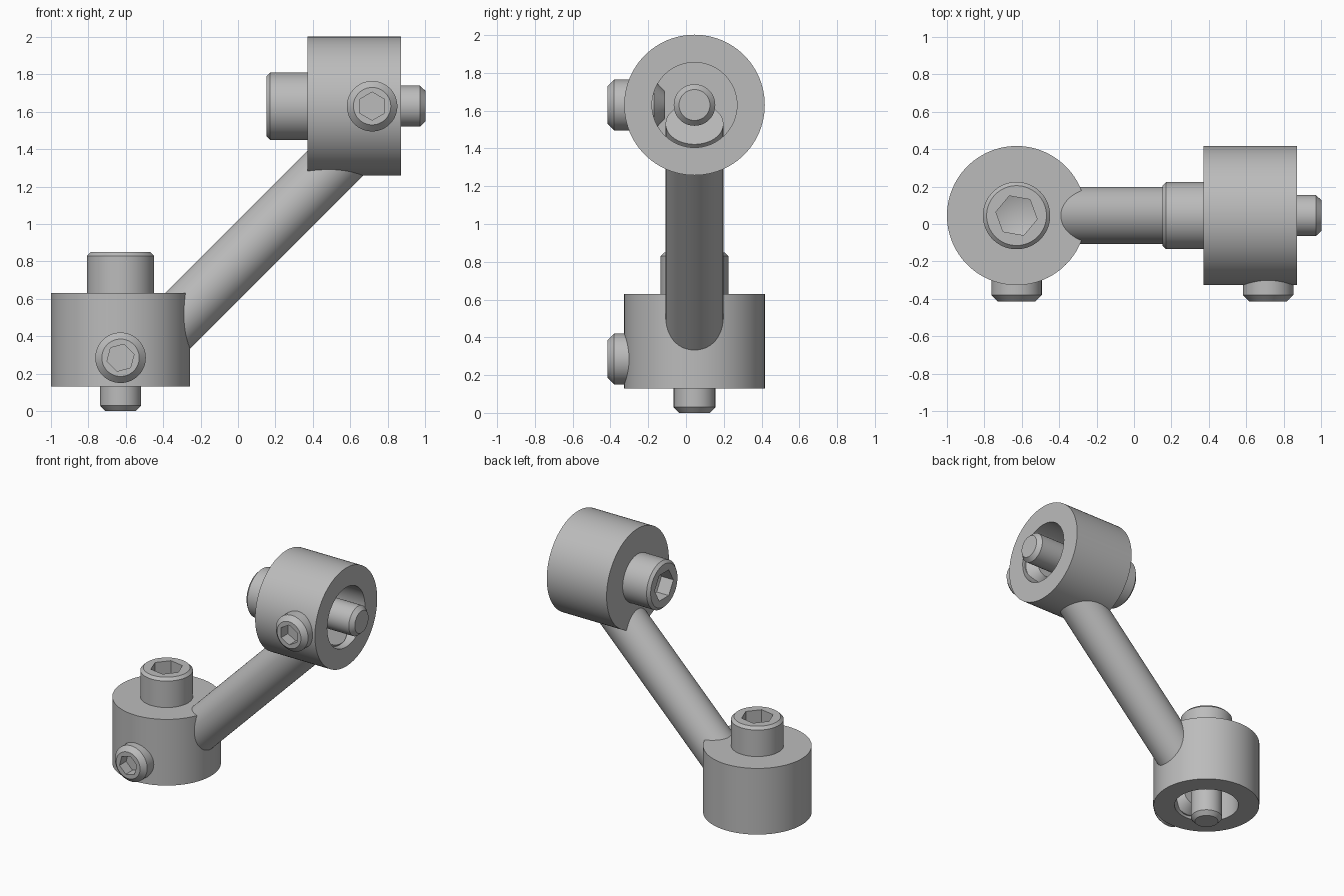
import bpy, bmesh, math
from mathutils import Vector

cube = bpy.data.objects.get("Cube")
if cube:
    bpy.data.objects.remove(cube, do_unlink=True)

steel = bpy.data.materials.new("steel grey")
steel.use_nodes = True
grey = (0.5, 0.5, 0.5, 1)
steel.diffuse_color = grey
steel.node_tree.nodes["Principled BSDF"].inputs["Base Color"].default_value = grey

UP = Vector((0, 0, 1))
FRONT = Vector((0, -1, 0))
RIGHT = Vector((-1, 0, 0))


def lathe(name, profile, origin, axis, sides=64, turn=0):
    """Revolve (radius, height) points around an axis through origin."""
    bm = bmesh.new()
    a = math.radians(turn)
    verts = [bm.verts.new((r * math.cos(a), r * math.sin(a), h)) for r, h in profile]
    edges = [bm.edges.new(pair) for pair in zip(verts, verts[1:])]
    bmesh.ops.spin(bm, geom=verts + edges, cent=(0, 0, 0), axis=UP,
                   angle=math.tau, steps=sides)
    bmesh.ops.remove_doubles(bm, verts=bm.verts, dist=1e-5)
    bmesh.ops.recalc_face_normals(bm, faces=bm.faces)
    mesh = bpy.data.meshes.new(name)
    bm.to_mesh(mesh)
    bm.free()
    mesh.materials.append(steel)
    obj = bpy.data.objects.new(name, mesh)
    obj.location = origin
    obj.rotation_mode = 'QUATERNION'
    obj.rotation_quaternion = UP.rotation_difference(axis)
    bpy.context.collection.objects.link(obj)
    return obj


def activate(obj):
    bpy.ops.object.select_all(action='DESELECT')
    obj.select_set(True)
    bpy.context.view_layer.objects.active = obj


def finish(obj):
    activate(obj)
    bpy.ops.object.shade_smooth_by_angle(angle=math.radians(30))


def cut_socket(obj, origin, axis, radius, depth, cone, turn):
    """Sink a hexagonal key socket with a tapered floor."""
    cutter = lathe("socket_cutter", [(0, 0.05), (radius, 0.05), (radius, -depth),
                                     (0, -depth - cone)], origin, axis, 6, turn)
    cutter.hide_render = True
    mod = obj.modifiers.new("socket", 'BOOLEAN')
    mod.operation = 'DIFFERENCE'
    mod.solver = 'EXACT'
    mod.object = cutter
    activate(obj)
    bpy.ops.object.modifier_apply(modifier=mod.name)
    bpy.data.objects.remove(cutter, do_unlink=True)


def clamp(prefix, centre, axis, cap_turn, set_turn):
    """Bored hub with a cap screw along its axis and a set screw in front."""
    finish(lathe(prefix + "_hub", [(0, 0.25), (0.372, 0.25), (0.372, -0.25),
                                   (0.225, -0.25), (0.225, 0.12), (0, 0.12)],
                 centre, axis, 96))
    # cap screw: chamfered head, shank running out of the open bore
    screw = lathe(prefix + "_cap_screw",
                  [(0, 0.47), (0.16, 0.47), (0.18, 0.45), (0.18, 0.25), (0.11, 0.25),
                   (0.11, -0.35), (0.082, -0.38), (0, -0.38)], centre, axis)
    cut_socket(screw, centre + axis * 0.47, axis, 0.112, 0.1, 0.04, cap_turn)
    finish(screw)
    # set screw through the hub wall, tip close to the shank
    seat = centre - axis * 0.095
    pin = lathe(prefix + "_set_screw",
                [(0, 0.46), (0.1, 0.46), (0.135, 0.425), (0.135, 0.215),
                 (0.07, 0.155), (0, 0.155)], seat, FRONT)
    cut_socket(pin, seat + FRONT * 0.46, FRONT, 0.075, 0.08, 0.0, set_turn)
    finish(pin)


clamp("lower", Vector((-0.628, 0.045, 0.38)), UP, 50, 15)
clamp("upper", Vector((0.622, 0.045, 1.63)), RIGHT, 30, 30)

# slanted rod, its ends reaching into both bores
start, end = Vector((-0.53, 0.045, 0.275)), Vector((0.725, 0.045, 1.53))
span = end - start
finish(lathe("connecting_rod", [(0, 0), (0.153, 0), (0.153, span.length), (0, span.length)],
             start, span.normalized()))
